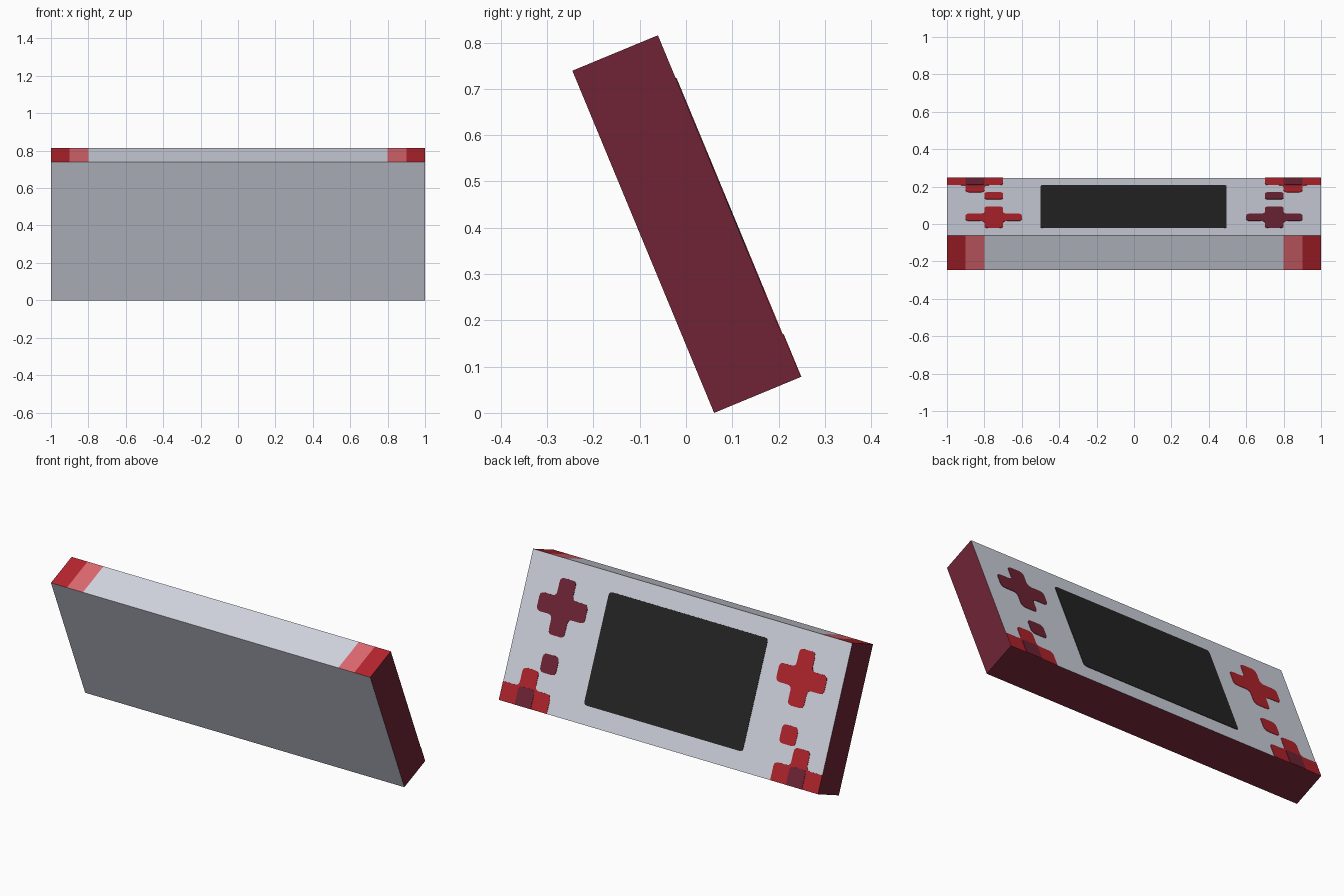
import bpy, bmesh, math
from mathutils import Matrix, Vector

if "Cube" in bpy.data.objects:
    bpy.data.objects.remove(bpy.data.objects["Cube"])

TILT = math.radians(22.5)
W, D, H = 2.0, 0.2, 0.8
# leaning pose: rotate about x, then lift so the lowest edge touches z = 0
POSE = (Matrix.Translation((0, 0, (H * math.cos(TILT) + D * math.sin(TILT)) / 2))
        @ Matrix.Rotation(TILT, 4, 'X'))


def material(name, rgb):
    lin = [((c / 255 + 0.055) / 1.055) ** 2.4 for c in rgb]
    m = bpy.data.materials.new(name)
    m.diffuse_color = (*lin, 1)
    m.use_nodes = True
    m.node_tree.nodes["Principled BSDF"].inputs["Base Color"].default_value = m.diffuse_color
    return m


GREY = material("light_grey", (210, 214, 224))
RED = material("red", (180, 36, 46))
PINK = material("pale_red", (222, 104, 112))
MAROON = material("maroon", (112, 36, 54))
BLACK = material("screen_black", (36, 36, 36))


def finish(name, bm, mats):
    bmesh.ops.recalc_face_normals(bm, faces=bm.faces)
    bm.transform(POSE)
    me = bpy.data.meshes.new(name)
    bm.to_mesh(me)
    bm.free()
    for m in mats:
        me.materials.append(m)
    ob = bpy.data.objects.new(name, me)
    bpy.context.collection.objects.link(ob)
    return ob


def rounded(pts, r):
    """Round every corner of an outline, except those on the body's rim."""
    out = []
    for i, p in enumerate(pts):
        p, a, b = Vector(p), Vector(pts[i - 1]), Vector(pts[(i + 1) % len(pts)])
        if abs(p.x) > 0.999 or p.y < 0.001:
            out.append(p)
            continue
        s, e = p + (a - p).normalized() * r, p + (b - p).normalized() * r
        for t in (0, 0.33, 0.67, 1):
            out.append(s * (1 - t) ** 2 + p * 2 * t * (1 - t) + e * t * t)
    return out


def plate(name, pts, mat, side=1, r=0.025, top=0.002):
    """Thin painted plate on the screen face; pts are (x, height on the face)."""
    bm = bmesh.new()
    f = bm.faces.new([bm.verts.new((side * p.x, D / 2 - 0.001, p.y - H / 2))
                      for p in rounded(pts, r)])
    ext = bmesh.ops.extrude_face_region(bm, geom=[f], use_keep_orig=True)
    vs = [v for v in ext["geom"] if isinstance(v, bmesh.types.BMVert)]
    bmesh.ops.translate(bm, verts=vs, vec=(0, top + 0.001, 0))
    finish(name, bm, [mat])


def rect(x0, x1, z0, z1):
    return [(x0, z0), (x1, z0), (x1, z1), (x0, z1)]


# body: slab with cut bands on the top, maroon ends and underside
bm = bmesh.new()
bmesh.ops.create_cube(bm, size=1, matrix=Matrix.Diagonal((W, D, H, 1)))
for x in (-0.9, -0.8, 0.8, 0.9):
    bmesh.ops.bisect_plane(bm, geom=bm.verts[:] + bm.edges[:] + bm.faces[:],
                           plane_co=(x, 0, 0), plane_no=(1, 0, 0))
bmesh.ops.recalc_face_normals(bm, faces=bm.faces)
for f in bm.faces:
    x = abs(f.calc_center_median().x)
    if abs(f.normal.x) > 0.5 or f.normal.z < -0.5:
        f.material_index = 3
    elif f.normal.z > 0.5:
        f.material_index = 1 if x > 0.9 else 2 if x > 0.8 else 0
finish("body", bm, [GREY, RED, PINK, MAROON])

# screen
plate("screen", rect(-0.5, 0.495, 0.1, 0.7), BLACK, r=0.02)

# controls, mirrored left and right with their own colours
cross = [(0.7, 0.4), (0.8, 0.4), (0.8, 0.5), (0.9, 0.5), (0.9, 0.6), (0.8, 0.6),
         (0.8, 0.7), (0.7, 0.7), (0.7, 0.6), (0.6, 0.6), (0.6, 0.5), (0.7, 0.5)]
corner = [(0.7, 0), (1, 0), (1, 0.1), (0.9, 0.1), (0.9, 0.2), (0.8, 0.2),
          (0.8, 0.1), (0.7, 0.1)]
for label, side, mat in (("left", -1, RED), ("right", 1, MAROON)):
    plate(label + "_cross_pad", cross, mat, side)
    plate(label + "_small_button", rect(0.7, 0.8, 0.2, 0.3), mat, side)
    plate(label + "_corner_grip", corner, RED, side)
    plate(label + "_corner_grip_centre", rect(0.8, 0.9, 0, 0.1), MAROON, side,
          r=0.02, top=0.004)
